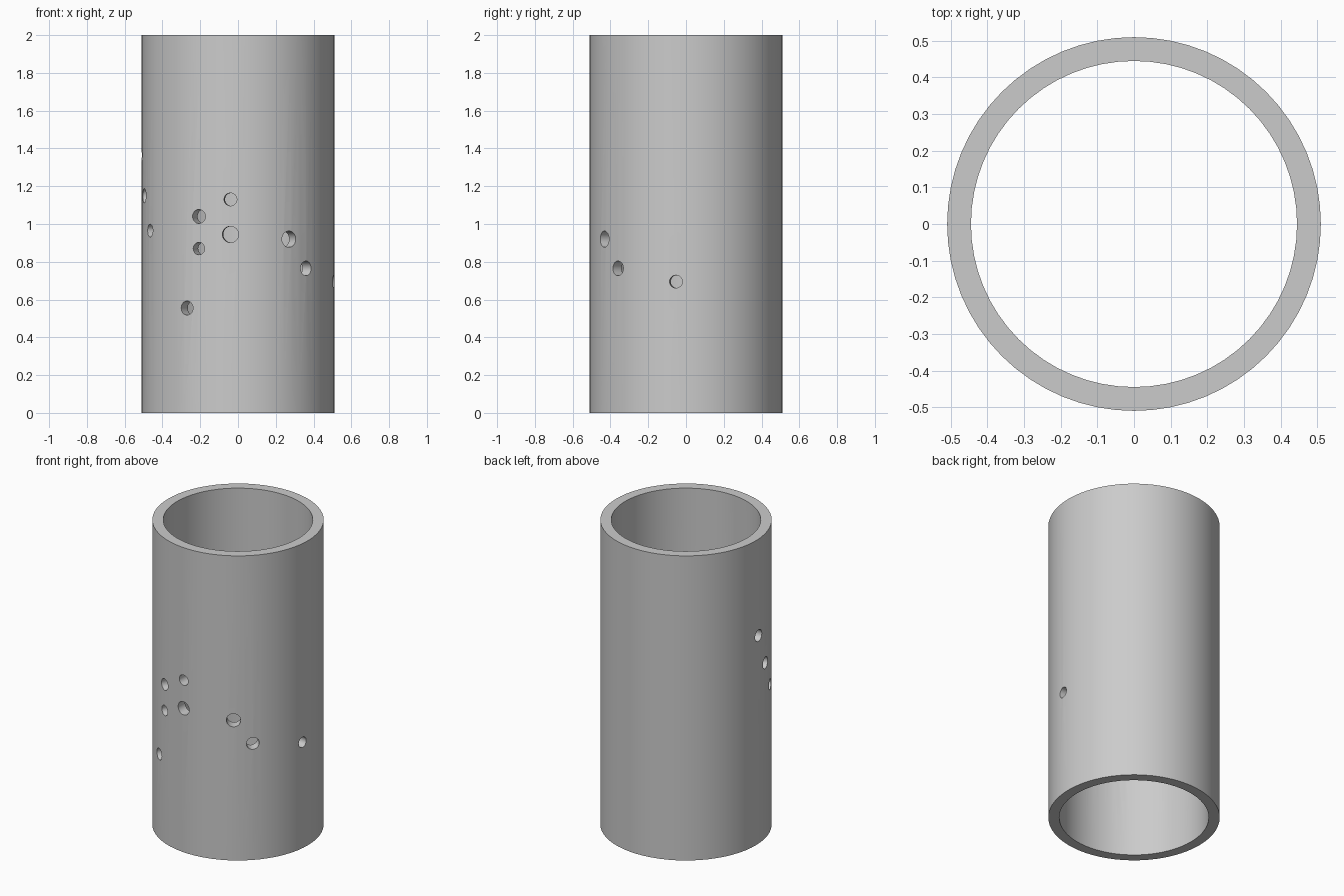
import bpy
import bmesh
from math import radians
from mathutils import Matrix, Vector

OUTER, INNER, HEIGHT = 0.51, 0.445, 2.0
SEGMENTS = 64

# Radial holes: angle around the tube in degrees, height, radius
HOLES = [
    (183, 1.365, 0.038), (193, 1.15, 0.038), (204, 0.965, 0.034),
    (238, 0.555, 0.037), (246, 1.04, 0.037), (246, 0.87, 0.033),
    (265.5, 1.13, 0.034), (265.5, 0.945, 0.043),
    (302, 0.92, 0.043), (315, 0.765, 0.039), (354, 0.695, 0.034),
]

cube = bpy.data.objects.get("Cube")
if cube:
    bpy.data.objects.remove(cube, do_unlink=True)


def make_object(name, bm):
    bmesh.ops.recalc_face_normals(bm, faces=bm.faces)
    mesh = bpy.data.meshes.new(name)
    bm.to_mesh(mesh)
    bm.free()
    obj = bpy.data.objects.new(name, mesh)
    bpy.context.collection.objects.link(obj)
    return obj


# Tube: closed rectangular wall section spun about z
bm = bmesh.new()
section = [(INNER, 0), (OUTER, 0), (OUTER, HEIGHT), (INNER, HEIGHT)]
verts = [bm.verts.new((r, 0, z)) for r, z in section]
edges = [bm.edges.new((verts[i], verts[i - 1])) for i in range(len(verts))]
bmesh.ops.spin(bm, geom=verts + edges, cent=(0, 0, 0), axis=(0, 0, 1),
               angle=radians(360), steps=SEGMENTS, use_merge=True)
bmesh.ops.remove_doubles(bm, verts=bm.verts, dist=0.0001)
tube = make_object("tube", bm)

# Hole cutters: short cylinders pointing outward through the wall
bm = bmesh.new()
for angle, z, radius in HOLES:
    place = (Matrix.Translation(Vector((0, 0, z)))
             @ Matrix.Rotation(radians(angle), 4, 'Z')
             @ Matrix.Translation(Vector(((OUTER + INNER) / 2, 0, 0)))
             @ Matrix.Rotation(radians(90), 4, 'Y'))
    bmesh.ops.create_cone(bm, cap_ends=True, segments=32, radius1=radius,
                          radius2=radius, depth=0.2, matrix=place)
cutter = make_object("hole_cutter", bm)
cutter.hide_render = True

# Cut the holes, then discard the cutter
cut = tube.modifiers.new("holes", 'BOOLEAN')
cut.operation = 'DIFFERENCE'
cut.solver = 'EXACT'
cut.object = cutter
bpy.ops.object.select_all(action='DESELECT')
bpy.context.view_layer.objects.active = tube
tube.select_set(True)
bpy.ops.object.modifier_apply(modifier=cut.name)
bpy.data.objects.remove(cutter, do_unlink=True)

# Smooth walls with crisp rims
bpy.ops.object.shade_smooth_by_angle(angle=radians(30))
